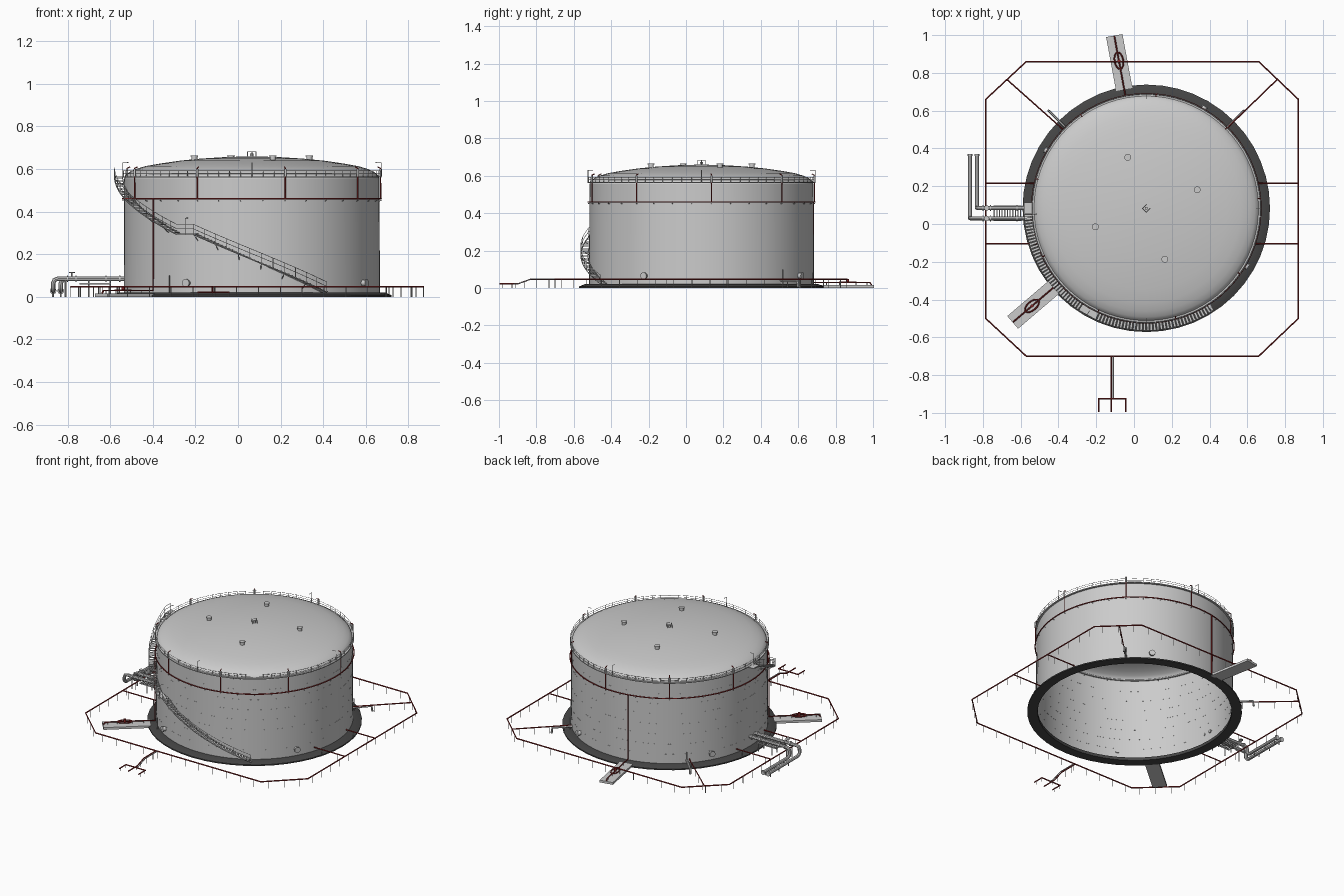
import bpy, bmesh, math
from mathutils import Matrix, Vector

if "Cube" in bpy.data.objects:
    bpy.data.objects.remove(bpy.data.objects["Cube"])

CX, CY = 0.065, 0.083          # tank axis
R = 0.60                       # shell radius


def material(name, rgb):
    m = bpy.data.materials.new(name)
    m.diffuse_color = (*rgb, 1)
    m.use_nodes = True
    m.node_tree.nodes["Principled BSDF"].inputs["Base Color"].default_value = m.diffuse_color
    return m


RED = material("red_pipe", (0.25, 0.02, 0.02))
DARK = material("dark_base", (0.06, 0.06, 0.06))


def P(r, deg, z):
    a = math.radians(deg)
    return (CX + r * math.cos(a), CY + r * math.sin(a), z)


def add(name, bm, mat=None, smooth=True):
    me = bpy.data.meshes.new(name)
    bm.to_mesh(me)
    bm.free()
    ob = bpy.data.objects.new(name, me)
    bpy.context.collection.objects.link(ob)
    if mat:
        me.materials.append(mat)
    if smooth:
        bpy.ops.object.select_all(action='DESELECT')
        ob.select_set(True)
        bpy.context.view_layer.objects.active = ob
        bpy.ops.object.shade_smooth_by_angle(angle=math.radians(30))
    return ob


def lathe(name, prof, n=72, mat=None, closed=False):
    """Revolve an (r, z) profile about the tank axis."""
    bm = bmesh.new()
    rings = [[bm.verts.new(P(r, 360 * i / n, z)) for i in range(n)] for r, z in prof]
    pairs = list(zip(rings, rings[1:])) + ([(rings[-1], rings[0])] if closed else [])
    for a, b in pairs:
        for i in range(n):
            j = (i + 1) % n
            bm.faces.new((a[i], a[j], b[j], b[i]))
    bmesh.ops.remove_doubles(bm, verts=bm.verts, dist=1e-5)
    if closed:
        bmesh.ops.recalc_face_normals(bm, faces=bm.faces)
    return add(name, bm, mat)


def tubes(name, paths, rad, mat=None, cyclic=False, res=1):
    """Several round pipes along point paths, as one mesh."""
    cu = bpy.data.curves.new(name, 'CURVE')
    cu.dimensions = '3D'
    cu.bevel_depth, cu.bevel_resolution, cu.use_fill_caps = rad, res, True
    for pts in paths:
        sp = cu.splines.new('POLY')
        sp.points.add(len(pts) - 1)
        for q, p in zip(sp.points, pts):
            q.co = (*p, 1)
        sp.use_cyclic_u = cyclic
    tmp = bpy.data.objects.new(name + "_curve", cu)
    bpy.context.collection.objects.link(tmp)
    bpy.context.view_layer.update()
    me = bpy.data.meshes.new_from_object(tmp.evaluated_get(bpy.context.evaluated_depsgraph_get()))
    bpy.data.objects.remove(tmp)
    bm = bmesh.new()
    bm.from_mesh(me)
    return add(name, bm, mat)


def boxes(name, items, mat=None):
    """Boxes given as (centre, size, z rotation in degrees)."""
    bm = bmesh.new()
    for c, s, deg in items:
        bmesh.ops.create_cube(bm, size=1, matrix=Matrix.Translation(c)
                              @ Matrix.Rotation(math.radians(deg), 4, 'Z') @ Matrix.Diagonal((*s, 1)))
    return add(name, bm, mat, False)


def discs(name, items, rad, mat=None):
    """Short cylinders given as (centre, axis, length)."""
    bm = bmesh.new()
    for c, axis, h in items:
        rot = Vector(axis).to_track_quat('Z', 'Y').to_matrix().to_4x4()
        bmesh.ops.create_cone(bm, cap_ends=True, segments=16, radius1=rad, radius2=rad,
                              depth=h, matrix=Matrix.Translation(c) @ rot)
    return add(name, bm, mat)


def radial(deg):
    return (math.cos(math.radians(deg)), math.sin(math.radians(deg)), 0)


def ring(r, z, n=72):
    return [P(r, 360 * i / n, z) for i in range(n)]


def posts_along(pts, step, z0=0.0):
    """Support legs spaced along a polyline."""
    out = []
    for a, b in zip(pts, pts[1:]):
        a, b = Vector(a), Vector(b)
        n = max(1, round((b - a).length / step))
        for i in range(n):
            p = a.lerp(b, (i + 0.5) / n)
            out.append([(p.x, p.y, z0), tuple(p)])
    return out


# Foundation, shell with stepped plate courses, domed roof
lathe("foundation_ring", [(0.655, 0), (0.655, 0.008), (0.625, 0.02), (0.592, 0.02), (0.592, 0)], 48, DARK, True)
shell = []
for k in range(8):
    r = R + 0.0012 - 0.0003 * k
    shell += [(r, 0.015 + 0.0675 * k), (r, 0.015 + 0.0675 * (k + 1))]
lathe("tank_shell", shell)
lathe("domed_roof", [(0.599, 0.555), (0.592, 0.572), (0.575, 0.586), (0.545, 0.60), (0.50, 0.6135), (0.43, 0.626),
                     (0.34, 0.639), (0.24, 0.649), (0.13, 0.656), (0, 0.66)])
lathe("roof_rim", [(0.588, 0.56), (0.608, 0.56), (0.608, 0.566), (0.588, 0.566)], 72, None, True)

# Roof railing
tubes("roof_rails", [ring(0.604, 0.592), ring(0.604, 0.579)], 0.0012, cyclic=True, res=0)
tubes("roof_rail_posts", [[P(0.604, 5 * i, 0.56), P(0.604, 5 * i, 0.592)] for i in range(72)], 0.0013, res=0)

# Lamp posts on the rim and the stair landing
lamps = []
for a in (0, 90, 183, 270):
    lamps.append([P(0.607, a, 0.56), P(0.607, a, 0.63), P(0.58, a, 0.63)])
lamps.append([P(0.645, 241, 0.295), P(0.645, 241, 0.37), P(0.62, 241, 0.37)])
tubes("lamp_posts", lamps, 0.002, res=0)

# Roof hatches and centre vent
hatch = [P(0.287, 20 + 90 * k, 0.65) for k in range(4)]
discs("roof_hatch_necks", [(p, (0, 0, 1), 0.026) for p in hatch], 0.014)
discs("roof_hatch_lids", [((p[0], p[1], 0.662), (0, 0, 1), 0.005) for p in hatch], 0.018)
vents = [P(0.02, 90 * k, 0) for k in range(4)]
tubes("centre_vent_posts", [[(x, y, 0.655), (x, y, 0.682)] for x, y, _ in vents], 0.002)
tubes("centre_vent_rail", [[(x, y, 0.682) for x, y, _ in vents]], 0.0012, cyclic=True, res=0)
discs("centre_vent", [((CX, CY, 0.665), (0, 0, 1), 0.016)], 0.008)

# Shell manholes with flanged covers
ang = (60, 150, 240, 330)
discs("manhole_necks", [(P(0.607, a, 0.065), radial(a), 0.024) for a in ang], 0.014)
discs("manhole_covers", [(P(0.62, a, 0.065), radial(a), 0.006) for a in ang], 0.019)

# Foam ring main, risers and roof-edge pourers
tubes("shell_ring_main", [ring(0.607, 0.46)], 0.0035, RED, cyclic=True)
ra = [5 + 40 * k for k in range(9)]
tubes("foam_risers", [[P(0.607, a, 0.46), P(0.607, a, 0.603), P(0.592, a, 0.61)] for a in ra], 0.003, RED)
discs("foam_pourers", [(P(0.607, a, 0.582), (0, 0, 1), 0.036) for a in ra], 0.0055)
tubes("ring_brackets", [[P(0.598, a, 0.45), P(0.61, a, 0.452)] for a in range(5, 365, 10)], 0.002, res=0)

# Two concrete pads carrying the foam supply lines
for n, a in (("back", 100.5), ("front_left", 220.5)):
    boxes(n + "_pad", [(P(0.785, a, 0.0075), (0.29, 0.088, 0.015), a)])
    tubes(n + "_foam_line", [[P(0.925, a, 0.016), P(0.915, a, 0.03), P(0.61, a, 0.03), P(0.609, a, 0.46)]], 0.004, RED)
    c, u = Vector(P(0.795, a, 0.03)), Vector(radial(a))
    v = Vector((-u.y, u.x, 0))
    oval = [tuple(c + u * 0.045 * math.cos(t * math.pi / 8) + v * 0.023 * math.sin(t * math.pi / 8)) for t in range(16)]
    tubes(n + "_bypass_loop", [oval], 0.004, RED, cyclic=True)
    tubes(n + "_line_legs", [[P(r, a, 0.01), P(r, a, 0.03)] for r in (0.68, 0.75, 0.84, 0.9)], 0.002, res=0)
    discs(n + "_valve", [(tuple(c + Vector((0, 0, 0.008))), (0, 0, 1), 0.02)], 0.008, RED)

# Octagonal ground main on legs, with branches to the shell
Z = 0.047
octa = [(-0.57, 0.86, Z), (0.66, 0.86, Z), (0.87, 0.66, Z), (0.87, -0.50, Z),
        (0.66, -0.70, Z), (-0.57, -0.70, Z), (-0.785, -0.50, Z), (-0.785, 0.66, Z)]
tubes("ground_main", [octa], 0.0042, RED, cyclic=True)
branches = []
for y in (0.215, -0.105):
    h = math.sqrt(0.605 ** 2 - (y - CY) ** 2)
    branches += [[(-0.785, y, Z), (CX - h, y, Z)], [(0.87, y, Z), (CX + h, y, Z)]]
branches += [[(-0.675, 0.767, Z), (-0.375, 0.50, Z)], [(0.76, 0.767, Z), (0.495, 0.51, Z)]]
tubes("ground_branches", branches, 0.0038, RED)
legs = posts_along(octa + octa[:1], 0.1)
for b in branches:
    legs += posts_along(b, 0.1)
tubes("ground_main_legs", legs, 0.002, res=0)

# Front inlet with three connections
inlet = [(-0.12, -0.70, Z), (-0.12, -0.83, Z), (-0.12, -0.90, 0.022), (-0.12, -0.925, 0.022)]
tubes("front_inlet", [inlet, [(-0.19, -0.925, 0.022), (-0.04, -0.925, 0.022)]]
      + [[(x, -0.925, 0.022), (x, -0.996, 0.022)] for x in (-0.187, -0.12, -0.043)], 0.004, RED)
tubes("front_inlet_second_pipe", [[(x + 0.01, y, z) for x, y, z in inlet]], 0.003)
tubes("front_inlet_legs", posts_along(inlet, 0.08)
      + [[(x, y, 0), (x, y, 0.022)] for x in (-0.187, -0.043) for y in (-0.93, -0.98)], 0.002, res=0)

# Drain nozzles at the rear diagonals
tubes("drain_nozzles", [[P(0.595, a, 0.04), P(0.725, a, 0.04), P(0.73, a, 0.005)] for a in (45, 135)], 0.007)
tubes("drain_marker_posts", [[P(0.615, a, 0.02), P(0.615, a, 0.10)] for a in (45, 135, 231)], 0.003)

# Process pipes on the left with bent drops, flanges and valves
paths = []
for x, y in ((-0.868, 0.03), (-0.832, 0.085)):
    paths.append([(-0.53, y, 0.085), (x + 0.022, y, 0.085), (x + 0.006, y, 0.079), (x, y, 0.063), (x, y, 0.045),
                  (x, y + 0.006, 0.035), (x, y + 0.02, 0.028), (x, 0.37, 0.028)])
tubes("process_pipes", paths, 0.0105, res=2)
discs("process_flanges", [((x, y, 0.085), (1, 0, 0), 0.006) for x in (-0.555, -0.62, -0.76, -0.80) for y in (0.03, 0.085)]
      + [((x, 0.366, 0.028), (0, 1, 0), 0.006) for x in (-0.868, -0.832)], 0.0155)
tubes("valve_stems", [[(-0.78, y, 0.085), (-0.78, y, 0.115)] for y in (0.03, 0.085)], 0.003)
discs("valve_handwheels", [((-0.78, y, 0.115), (0, 0, 1), 0.004) for y in (0.03, 0.085)], 0.014)
tubes("process_pipe_supports", [[(x, y, 0), (x, y, 0.08)] for x in (-0.6, -0.7, -0.81) for y in (0.03, 0.085)]
      + [[(x, y, 0), (x, y, 0.025)] for x in (-0.868, -0.832) for y in (0.15, 0.25, 0.34)], 0.004, res=0)
boxes("pipe_crossover_steps", [((-0.60 - 0.014 * k, 0.057, 0.062), (0.006, 0.08, 0.004), 0) for k in range(11)]
      + [((-0.67, y, 0.062), (0.15, 0.004, 0.008), 0) for y in (0.017, 0.097)])

# Spiral stair: two flights with a landing between
flights = [(303, 0.025, 245, 0.295), (237, 0.295, 182, 0.562)]
treads, line, N = [], [], 36
for a0, z0, a1, z1 in flights:
    for i in range(N + 1):
        t = i / N
        a, z = a0 + (a1 - a0) * t, z0 + (z1 - z0) * t
        treads.append((P(0.626, a, z), (0.038, 0.012, 0.003), a))
        line.append((a, z))
boxes("stair_treads", treads)
boxes("stair_landing", [(P(0.626, 241, 0.295), (0.04, 0.09, 0.004), 241)])
boxes("stair_top_platform", [(P(0.624, 180, 0.562), (0.044, 0.06, 0.004), 180)])
tubes("stair_stringers", [[P(r, a, z - 0.003) for a, z in line] for r in (0.607, 0.645)], 0.003, res=0)
line.append((177, 0.562))
tubes("stair_handrails", [[P(0.646, a, z + h) for a, z in line] for h in (0.045, 0.024)], 0.0013, res=0)
tubes("stair_rail_posts", [[P(0.646, a, z - 0.005), P(0.646, a, z + 0.045)] for a, z in line[::3]], 0.0013, res=0)
tubes("stair_brackets", [[P(0.60, a, z - 0.03), P(0.645, a, z - 0.004)] for a, z in line[6:-1:6]], 0.002, res=0)
